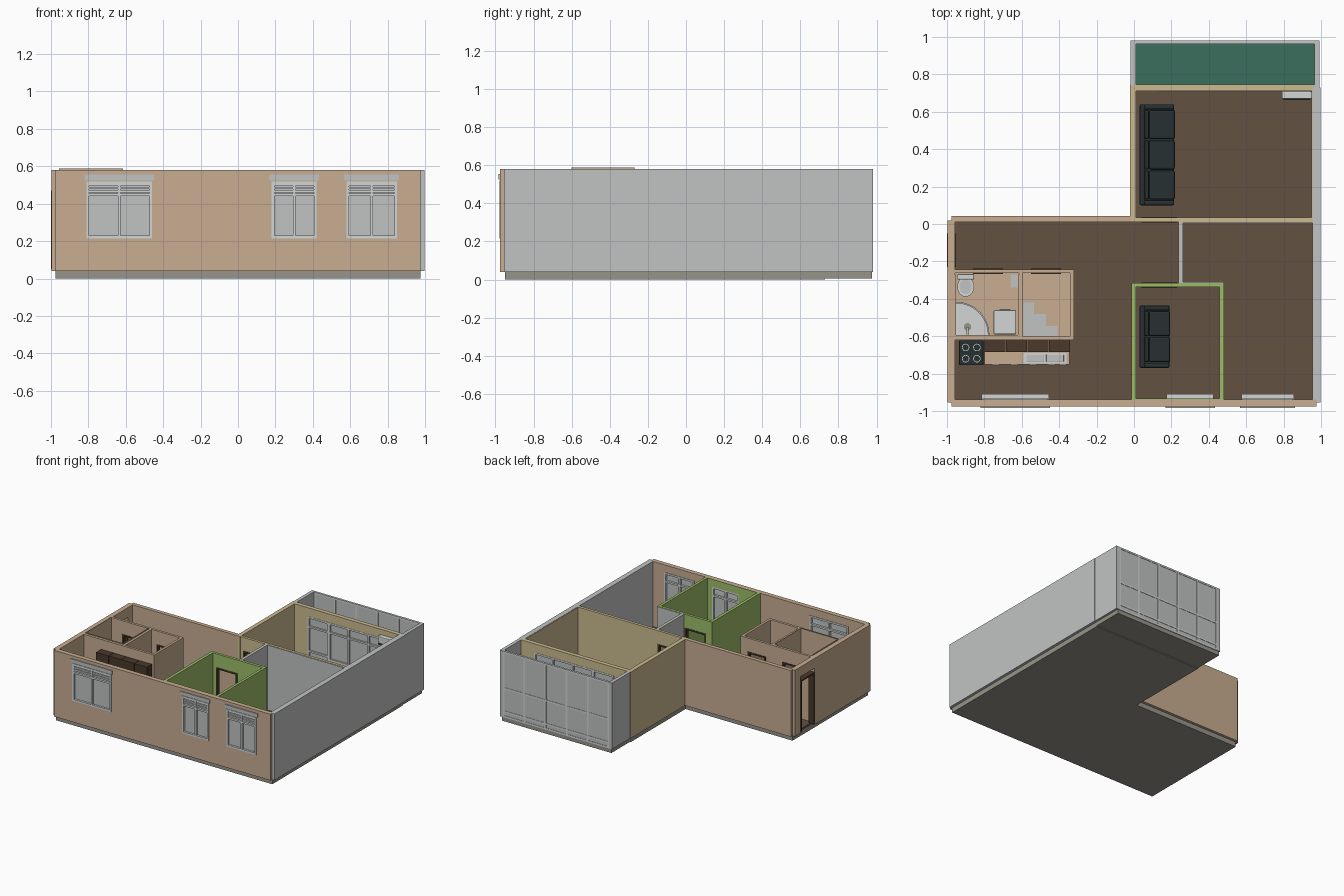
import bpy, bmesh, math

cube = bpy.data.objects.get("Cube")
if cube:
    bpy.data.objects.remove(cube, do_unlink=True)


def material(name, hexcode):
    channels = [int(hexcode[i:i + 2], 16) / 255 for i in (0, 2, 4)]
    color = [((c + .055) / 1.055) ** 2.4 for c in channels] + [1]
    mat = bpy.data.materials.new(name)
    mat.use_nodes = True
    mat.diffuse_color = color
    mat.node_tree.nodes["Principled BSDF"].inputs["Base Color"].default_value = color
    return mat


tan = material("tan plaster", "C8AE92")
beige = material("beige plaster", "CCBB90")
green = material("green plaster", "9CBD68")
gray = material("light gray", "C0C4C2")
concrete = material("concrete", "97948A")
brown = material("brown floor", "625242")
teal = material("balcony green", "3A6F5D")
black = material("dark upholstery", "273032")
wood = material("dark wood", "4A382B")
white = material("fixture white", "D2D6D5")

FLOOR, TOP, DOOR = .05, .58, .47


def finish(name, bm, mat, bevel=0):
    mesh = bpy.data.meshes.new(name)
    bm.to_mesh(mesh)
    bm.free()
    mesh.materials.append(mat)
    obj = bpy.data.objects.new(name, mesh)
    bpy.context.collection.objects.link(obj)
    if bevel:
        mod = obj.modifiers.new("soft edges", 'BEVEL')
        mod.width, mod.segments = bevel, 2
    return obj


def boxes(name, mat, *bounds, bevel=0):
    """One object made of boxes given as x, x, y, y, z, z limits."""
    bm = bmesh.new()
    for x0, x1, y0, y1, z0, z1 in bounds:
        verts = bmesh.ops.create_cube(bm, size=1)["verts"]
        for v in verts:
            v.co = ((x0, x1)[v.co.x > 0], (y0, y1)[v.co.y > 0], (z0, z1)[v.co.z > 0])
    return finish(name, bm, mat, bevel)


def oriented(axis, s, e, c0, c1, z0, z1):
    return (s, e, c0, c1, z0, z1) if axis == "x" else (c0, c1, s, e, z0, z1)


def wall(name, mat, axis, start, end, c0, c1, holes=(), base=.04):
    """Wall running along an axis, with openings as start, end, bottom, top."""
    parts, at = [], start
    for s, e, bottom, top in holes:
        parts.append((at, s, base, TOP))
        if bottom > base:
            parts.append((s, e, base, bottom))
        parts.append((s, e, top, TOP))
        at = e
    parts.append((at, end, base, TOP))
    return boxes(name, mat, *[oriented(axis, s, e, c0, c1, a, b) for s, e, a, b in parts])


def door_frame(name, axis, s, e, c0, c1, t=.012):
    c0, c1 = c0 - .004, c1 + .004
    sides = [(s, s + t, FLOOR, DOOR), (e - t, e, FLOOR, DOOR), (s, e, DOOR - t, DOOR)]
    boxes(name, wood, *[oriented(axis, a, b, c0, c1, z0, z1) for a, b, z0, z1 in sides])


def window(name, x0, x1, z0, z1, y0, y1, posts, rails, t=.014):
    """Opaque pane with a frame, posts and rails on both sides."""
    mid = (y0 + y1) / 2
    boxes(name + "_pane", gray, (x0, x1, mid - .006, mid + .006, z0, z1))
    bars = [(x0, x1, y0, y1, z, z + t) for z in [z0, z1 - t, *rails]]
    bars += [(x - t / 2, x + t / 2, y0, y1, z0, z1) for x in [x0 + t / 2, x1 - t / 2, *posts]]
    boxes(name + "_frame", white, *bars)


def disc(name, mat, x, y, z0, z1, r, stretch=1, r2=None):
    bm = bmesh.new()
    bmesh.ops.create_cone(bm, cap_ends=True, segments=24, radius1=r2 or r, radius2=r, depth=z1 - z0)
    for v in bm.verts:
        v.co = (v.co.x + x, v.co.y * stretch + y, v.co.z + (z0 + z1) / 2)
    return finish(name, bm, mat)


def sector(name, mat, cx, cy, inner, outer, z0, z1, steps=12):
    """Quarter ring extruded upwards."""
    bm = bmesh.new()
    angles = [math.pi / 2 * i / steps for i in range(steps + 1)]
    path = [(outer, a) for a in angles] + ([(inner, a) for a in reversed(angles)] if inner else [(0, 0)])
    face = bm.faces.new([bm.verts.new((cx + r * math.cos(a), cy + r * math.sin(a), z0)) for r, a in path])
    new = bmesh.ops.extrude_face_region(bm, geom=[face])["geom"]
    bmesh.ops.translate(bm, vec=(0, 0, z1 - z0), verts=[g for g in new if isinstance(g, bmesh.types.BMVert)])
    bmesh.ops.recalc_face_normals(bm, faces=bm.faces)
    return finish(name, bm, mat)


# Foundation and floors
boxes("foundation", concrete, (-.975, .975, -.95, .02, 0, .04), (-.01, .975, .02, .73, 0, .04),
      (-.01, .975, .73, .975, .006, .04))
boxes("main_floor", brown, (-.97, .965, -.95, .02, .04, FLOOR), (0, .965, .02, .73, .04, FLOOR))
boxes("balcony_floor", teal, (0, .97, .74, .97, .04, FLOOR))
boxes("bathroom_floor", tan, (-.96, -.33, -.61, -.25, FLOOR, .054))
boxes("floor_tiles", gray, (-.59, -.535, -.6, -.42, .054, .057), (-.535, -.47, -.6, -.48, .054, .057),
      (-.47, -.41, -.6, -.545, .054, .057), (-.66, -.62, -.34, -.27, .054, .057))

# Outer walls
fronts = {"kitchen_window": (-.81, -.46), "study_window": (.18, .42), "bedroom_window": (.58, .85)}
SILL, HEAD = .215, .52
wall("front_wall", tan, "x", -.975, .975, -.975, -.937, [(a, b, SILL, HEAD) for a, b in fronts.values()])
entry = (-.23, -.05)
wall("left_wall", tan, "y", -.955, .02, -.997, -.957, [(*entry, .04, DOOR + .03)])
door_frame("entry_frame", "y", *entry, -.997, -.957)
wall("back_wall", tan, "x", -.975, -.015, .01, .042)
wall("right_wall", gray, "y", -.955, .73, .955, .997)
wall("balcony_right_wall", gray, "y", .73, .98, .965, .993)
wall("balcony_left_wall", gray, "y", .74, .98, -.018, .01)

# Living room walls
hall = (.04, .23)
glazing = (.13, .85)
wall("living_left_wall", beige, "y", .01, .745, -.022, .012)
wall("living_front_wall", beige, "x", .012, .955, .012, .034, [(*hall, FLOOR, DOOR)])
wall("living_back_wall", beige, "x", .012, .965, .71, .745, [(.13, .32, FLOOR, .51), (.32, .85, .2, .51)])
boxes("living_right_lining", beige, (.95, .956, .034, .71, FLOOR, TOP - .002))
boxes("bedroom_back_lining", gray, (.26, .955, .006, .013, FLOOR, TOP - .002))
door_frame("living_door_frame", "x", *hall, .012, .034)
wall("hall_partition", gray, "y", -.315, .012, .238, .262)

# Green room walls
wall("study_left_wall", green, "y", -.937, -.316, -.014, .01)
wall("study_right_wall", green, "y", -.937, -.316, .458, .48)
wall("study_back_wall", green, "x", .01, .458, -.338, -.316, [(*hall, FLOOR, DOOR)])
boxes("study_front_lining", green, (.01, .458, -.937, -.932, FLOOR, SILL), (.01, .18, -.937, -.932, SILL, TOP),
      (.42, .458, -.937, -.932, SILL, TOP), (.18, .42, -.937, -.932, HEAD, TOP))
boxes("bedroom_side_lining", gray, (.262, .48, -.317, -.311, FLOOR, TOP - .002))
door_frame("study_door_frame", "x", *hall, -.338, -.316)

# Bathroom and closet walls
bath_doors = {"bathroom_door_frame": (-.86, -.7), "closet_door_frame": (-.55, -.39)}
wall("bathroom_back_wall", tan, "x", -.957, -.322, -.262, -.242, [(*d, FLOOR, DOOR) for d in bath_doors.values()])
wall("bathroom_front_wall", tan, "x", -.957, -.322, -.62, -.6)
wall("bathroom_divider", tan, "y", -.6, -.262, -.615, -.595)
wall("closet_right_wall", tan, "y", -.6, -.262, -.342, -.322)
for name, span in bath_doors.items():
    door_frame(name, "x", *span, -.262, -.242)
boxes("bathroom_lining", tan, (-.957, -.62, -.6, -.594, FLOOR, .587), (-.957, -.951, -.6, -.27, FLOOR, .587),
      (-.621, -.615, -.6, -.27, FLOOR, .587))

# Front windows with shutter boxes, slats and inner sills
for name, (a, b) in fronts.items():
    window(name, a, b, SILL, HEAD, -.979, -.933, [(a + b) / 2], [.44])
    boxes(name + "_shutter_box", gray, (a - .012, b + .012, -.983, -.972, .525, .555))
    boxes(name + "_slats", white, *[(a + .01, b - .01, -.973, -.95, z, z + .012) for z in (.46, .478, .496)])
    boxes(name + "_sill", white, (a - .005, b + .005, -.94, -.91, SILL - .012, SILL))

# Balcony door, living room window and balcony glazing
window("balcony_door", .13, .32, FLOOR, .51, .708, .747, [], [.22, .42])
window("living_window", .32, .85, .2, .51, .708, .747, [.5, .68], [.42])
panels = 5
width = .955 / panels
window("balcony_glazing", .01, .965, .04, TOP, .962, .98, [.01 + width * i for i in range(1, panels)], [.08, .27])
boxes("air_conditioner", white, (.79, .95, .668, .71, .47, .54), bevel=.006)
boxes("air_conditioner_vent", black, (.8, .94, .664, .67, .48, .488))


# Sofas with the backrest on the left
def sofa(name, x0, x1, y0, y1, seats):
    arm, back = .028, .05
    boxes(name + "_body", black, (x0, x1, y0, y1, FLOOR, .11), (x0, x0 + back * .6, y0, y1, FLOOR, .24),
          (x0, x1, y0, y0 + arm, FLOOR, .18), (x0, x1, y1 - arm, y1, FLOOR, .18), bevel=.008)
    step = (y1 - y0 - 2 * arm) / seats
    for i in range(seats):
        a = y0 + arm + step * i
        boxes(f"{name}_cushion_{i}", black, (x0 + back, x1 + .003, a + .003, a + step - .003, .11, .15),
              (x0 + back * .5, x0 + back, a + .003, a + step - .003, .13, .25), bevel=.009)


sofa("living_sofa", .03, .215, .1, .64, 3)
sofa("study_sofa", .03, .19, -.77, -.435, 2)

# Kitchen counter, stove, sink and wall cabinets
COUNTER = .23
boxes("kitchen_base", wood, (-.8, -.35, -.74, -.62, FLOOR, COUNTER - .015))
boxes("kitchen_counter", tan, (-.8, -.345, -.752, -.62, COUNTER - .015, COUNTER))
boxes("cabinet_handles", white, *[(x, x + .04, -.757, -.74, .19, .197) for x in (-.76, -.66, -.56, -.46, -.4)])
boxes("stove", black, (-.935, -.805, -.755, -.622, FLOOR, COUNTER + .005), bevel=.004)
for i, x in enumerate((-.9, -.84)):
    for j, y in enumerate((-.72, -.66)):
        disc(f"burner_{i}_{j}", gray, x, y, COUNTER, COUNTER + .008, .02)
        disc(f"burner_centre_{i}_{j}", black, x, y, COUNTER, COUNTER + .01, .016)
boxes("sink_rim", white, (-.59, -.36, -.745, -.69, COUNTER, COUNTER + .006))
boxes("sink_bowls", gray, *[(x, x + .095, -.738, -.697, COUNTER, COUNTER + .008) for x in (-.575, -.47)], bevel=.003)
boxes("wall_cabinets", wood, *[(-.8 + .115 * i, -.688 + .115 * i, -.685, -.62, .37, .5) for i in range(4)])

# Bathroom fittings
sector("shower_tray", white, -.951, -.594, 0, .175, FLOOR, .08)
sector("shower_screen", gray, -.951, -.594, .17, .178, .08, .4)
disc("shower_drain", concrete, -.89, -.55, .08, .084, .02)
boxes("shower_pipe", gray, (-.895, -.885, -.594, -.586, .08, .42), (-.895, -.885, -.594, -.55, .41, .42))
boxes("washing_machine", white, (-.75, -.63, -.59, -.46, FLOOR, .24), bevel=.006)
boxes("washing_machine_door", black, (-.72, -.66, -.462, -.456, .11, .18))
disc("toilet_bowl", white, -.9, -.335, FLOOR, .15, .045, stretch=1.2, r2=.028)
disc("toilet_seat", gray, -.9, -.335, .15, .157, .032, stretch=1.2)
boxes("toilet_tank", white, (-.945, -.855, -.298, -.268, .12, .23), bevel=.006)
